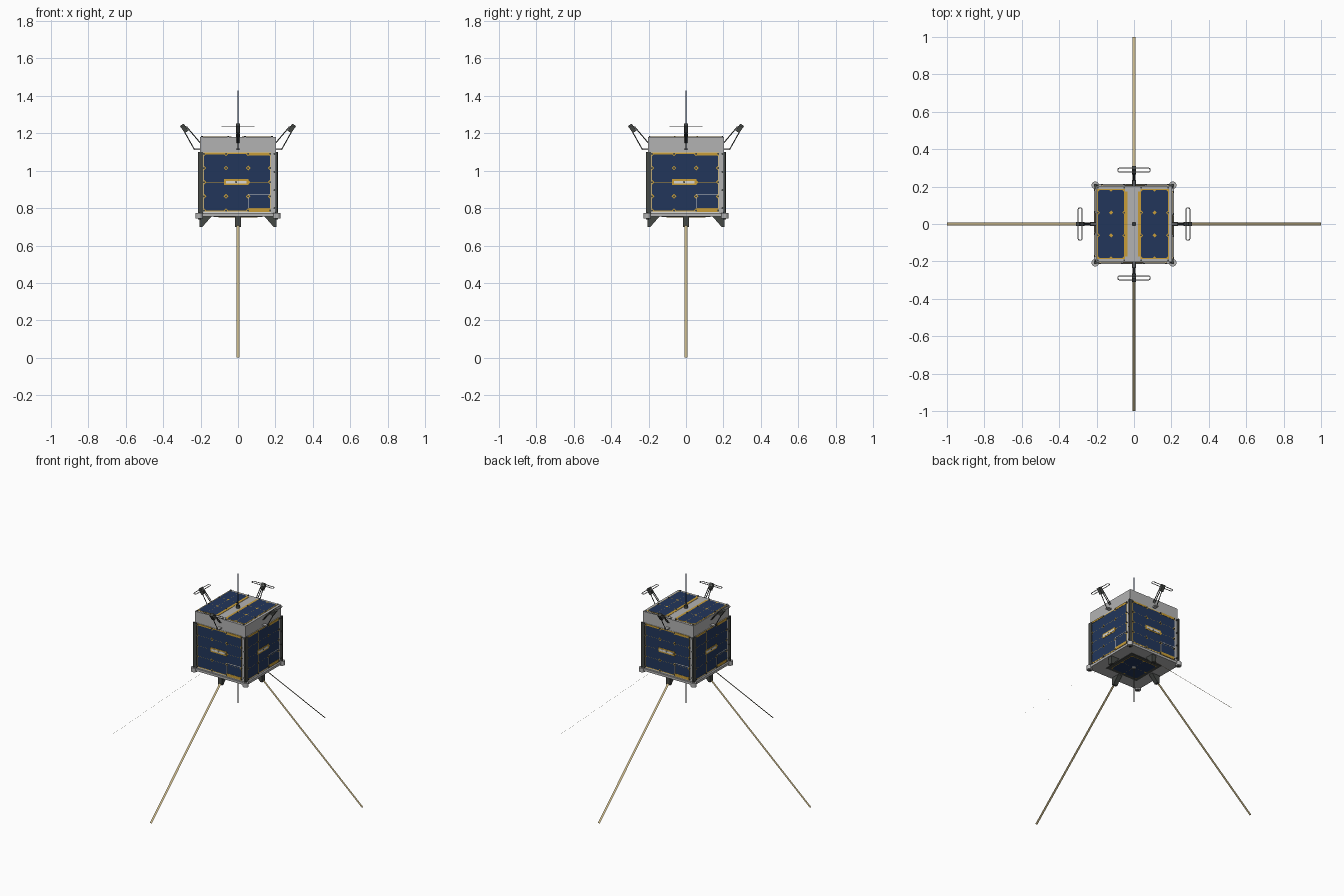
import bpy, bmesh, math
from mathutils import Matrix, Vector

old = bpy.data.objects.get("Cube")
if old:
    bpy.data.objects.remove(old, do_unlink=True)


def material(name, rgb):
    m = bpy.data.materials.new(name)
    m.use_nodes = True
    m.diffuse_color = (*rgb, 1)
    m.node_tree.nodes["Principled BSDF"].inputs["Base Color"].default_value = (*rgb, 1)
    return m


GREY = material("light grey metal", (0.45, 0.45, 0.45))
DARK = material("dark grey", (0.06, 0.065, 0.06))
NAVY = material("navy solar cell", (0.016, 0.037, 0.105))
GOLD = material("gold board", (0.58, 0.34, 0.04))
TAN = material("tan tape", (0.58, 0.47, 0.25))
PALE = material("pale silver", (0.68, 0.68, 0.66))


def finish(name, bm, mat, frame=Matrix(), smooth=False):
    bmesh.ops.transform(bm, matrix=frame, verts=bm.verts)
    me = bpy.data.meshes.new(name)
    bm.to_mesh(me)
    bm.free()
    me.materials.append(mat)
    for p in me.polygons:
        p.use_smooth = smooth
    ob = bpy.data.objects.new(name, me)
    bpy.context.collection.objects.link(ob)
    return ob


def boxes(name, mat, items, frame=Matrix()):
    """Each item is (low corner, high corner)."""
    bm = bmesh.new()
    for lo, hi in items:
        lo, hi = Vector(lo), Vector(hi)
        m = Matrix.Translation((lo + hi) / 2) @ Matrix.Diagonal((*(hi - lo), 1))
        bmesh.ops.create_cube(bm, size=1, matrix=m)
    return finish(name, bm, mat, frame)


def rods(name, mat, pairs, r, frame=Matrix(), sides=8):
    """Straight round rods between pairs of points."""
    bm = bmesh.new()
    for a, b in pairs:
        a, b = Vector(a), Vector(b)
        d = b - a
        m = Matrix.Translation((a + b) / 2) @ d.to_track_quat("Z", "Y").to_matrix().to_4x4()
        bmesh.ops.create_cone(bm, cap_ends=True, segments=sides, radius1=r, radius2=r,
                              depth=d.length, matrix=m)
    return finish(name, bm, mat, frame)


def cells(name, xs, ys, h, clip, frame):
    """Grid of cells with cropped corners on a local xy plane."""
    bm = bmesh.new()
    for x0, x1 in zip(xs, xs[1:]):
        for y0, y1 in zip(ys, ys[1:]):
            c, g = clip, 0.0005
            x, X, y, Y = x0 + g, x1 - g, y0 + g, y1 - g
            ring = [(x + c, y), (X - c, y), (X, y + c), (X, Y - c),
                    (X - c, Y), (x + c, Y), (x, Y - c), (x, y + c)]
            bm.faces.new([bm.verts.new((u, v, h)) for u, v in ring])
    return finish(name, bm, NAVY, frame)


def steps(a, b, n):
    return [a + (b - a) * i / n for i in range(n + 1)]


# Main body and bottom plate
boxes("body", GREY, [((-.203, -.203, .765), (.203, .203, 1.18))])
boxes("bottom_plate", GREY, [((-.215, -.215, .755), (.215, .215, .772))])
corners = [(x, y) for x in (-.207, .207) for y in (-.207, .207)]
rods("corner_feet", GREY, [((x, y, .745), (x, y, .775)) for x, y in corners], .02, sides=16)
rods("corner_foot_bolts", DARK, [((x, y, .74), (x, y, .78)) for x, y in corners], .008)

# Four identical sides, built facing the front and turned about z
upright = Matrix.Translation((0, -.203, 0)) @ Matrix.Rotation(math.pi / 2, 4, "X")
for i, side in enumerate(("front", "left", "back", "right")):
    turn = Matrix.Rotation(i * math.pi / 2, 4, "Z")
    face = turn @ upright
    xs, zs = steps(-.182, .172, 3), steps(.787, 1.09, 4)

    # Solar panel
    boxes(side + "_panel_rim", PALE, [((-.185, .775, 0), (.176, 1.099, .002))], face)
    boxes(side + "_panel_board", GOLD, [((-.184, .782, 0), (.174, 1.096, .003))], face)
    cells(side + "_solar_cells", xs, zs, .0045, .012, face)
    boxes(side + "_gold_strips", GOLD, [
        ((-.075, .923, 0), (.055, .955, .006)),
        ((.055, .78, 0), (.174, .8, .006)),
        ((.06, 1.082, 0), (.176, 1.098, .006)),
        ((-.184, 1.086, 0), (-.07, 1.098, .006))], face)
    boxes(side + "_silver_strips", PALE, [
        ((-.065, .932, 0), (.045, .946, .0075)),
        ((.055, .872, 0), (.172, .876, .006)),
        ((.055, .8, 0), (.059, .874, .006))], face)
    spots = [(x, z) for x in xs for z in zs if not (abs(x) < .1 and abs(z - .94) < .02)]
    spots += [(.195, z) for z in steps(.8, 1.09, 3)] + [(-.01, .939)]
    rods(side + "_screws", DARK, [((x, z, 0), (x, z, .008)) for x, z in spots], .0055, face)

    # Dark edge post
    boxes(side + "_edge_post", DARK, [((-.215, -.21, .772), (-.187, -.2, 1.1))], turn)

    # Upper loop antenna on a pair of slanted struts
    boxes(side + "_strut_foot", GREY, [((-.012, -.236, 1.11), (.012, -.2, 1.118))], turn)
    rods(side + "_struts", DARK, [
        ((0, -.234, 1.115), (0, -.296, 1.225)),
        ((-.006, -.203, 1.15), (-.006, -.275, 1.235)),
        ((.006, -.203, 1.15), (.006, -.275, 1.235))], .0028, turn, 6)
    tilt = turn @ Matrix.Translation((0, -.288, 1.227)) @ Matrix.Rotation(math.radians(35), 4, "X")
    boxes(side + "_loop_mount", DARK, [((-.012, -.012, -.024), (.012, .012, .022))], tilt)
    curve = bpy.data.curves.new(side + "_loop", "CURVE")
    curve.dimensions = "3D"
    curve.bevel_depth = .0025
    curve.bevel_resolution = 1
    loop = curve.splines.new("POLY")
    ends = [(s * .076, s * math.pi / 2, k) for s in (1, -1) for k in range(9)]
    pts = []
    for cx, _, k in ends:
        a = (-math.pi / 2 if cx > 0 else math.pi / 2) + k * math.pi / 8
        pts.append((cx + .011 * math.cos(a), -.288 + .011 * math.sin(a), 1.238))
    loop.points.add(len(pts) - 1)
    for p, co in zip(loop.points, pts):
        p.co = (*(turn @ Vector(co)), 1)
    loop.use_cyclic_u = True
    curve.materials.append(GREY)
    bpy.context.collection.objects.link(bpy.data.objects.new(side + "_loop", curve))

    # Wedge bracket under the plate
    bm = bmesh.new()
    tri = [bm.verts.new((-.016, y, z)) for y, z in
           ((-.14, .757), (-.205, .757), (-.205, .7), (-.19, .7))]
    wedge = bmesh.ops.extrude_face_region(bm, geom=[bm.faces.new(tri)])
    bmesh.ops.translate(bm, vec=(.032, 0, 0),
                        verts=[v for v in wedge["geom"] if isinstance(v, bmesh.types.BMVert)])
    bmesh.ops.recalc_face_normals(bm, faces=bm.faces)
    finish(side + "_tape_bracket", bm, DARK, turn)

    # Long flat tape antenna, a single thin sheet
    bm = bmesh.new()
    bm.faces.new([bm.verts.new(v) for v in (
        (-.008, -1, 0), (.008, -1, 0), (.008, -.198, .714), (-.008, -.198, .714))])
    finish(side + "_tape_antenna", bm, TAN, turn)

# Roof: two solar panels either side of a plain centre strip
for name, x0, x1, strip in (("roof_right", -.193, -.052, -.052), ("roof_left", .038, .182, .022)):
    up = Matrix.Translation((0, 0, 1.18))
    xs, ys = steps(x0, x1, 2), steps(-.183, .183, 3)
    boxes(name + "_board", GOLD, [
        ((x0 - .004, -.186, 0), (x1 + .004, .186, .002)),
        ((strip, -.175, 0), (strip + .016, .175, .002))], up)
    cells(name + "_solar_cells", xs, ys, .0035, .01, up)
    rods(name + "_screws", DARK, [((x, y, 0), (x, y, .006)) for x in (x0, x1)
                                  for y in (-.194, -.06, .06, .194)], .005, up)

# Underside panel
down = Matrix.Translation((0, 0, .755)) @ Matrix.Rotation(math.pi, 4, "X")
boxes("underside_frame", DARK, [((-.13, -.13, 0), (.13, .13, .003))], down)
boxes("underside_board", GOLD, [((-.105, -.105, 0), (.105, .105, .004))], down)
cells("underside_solar_cells", steps(-.104, .104, 2), steps(-.104, .104, 2), .0055, .012, down)
rods("underside_cap", PALE, [((0, 0, 0), (0, 0, .012))], .014, down, 16)

# Central whip antennas above and below
rods("upper_whip", NAVY, [((0, 0, 1.18), (0, 0, 1.43))], .003)
rods("lower_whip", DARK, [((0, 0, .49), (0, 0, .755))], .003)
rods("whip_base", DARK, [((0, 0, 1.18), (0, 0, 1.2))], .012, sides=16)
